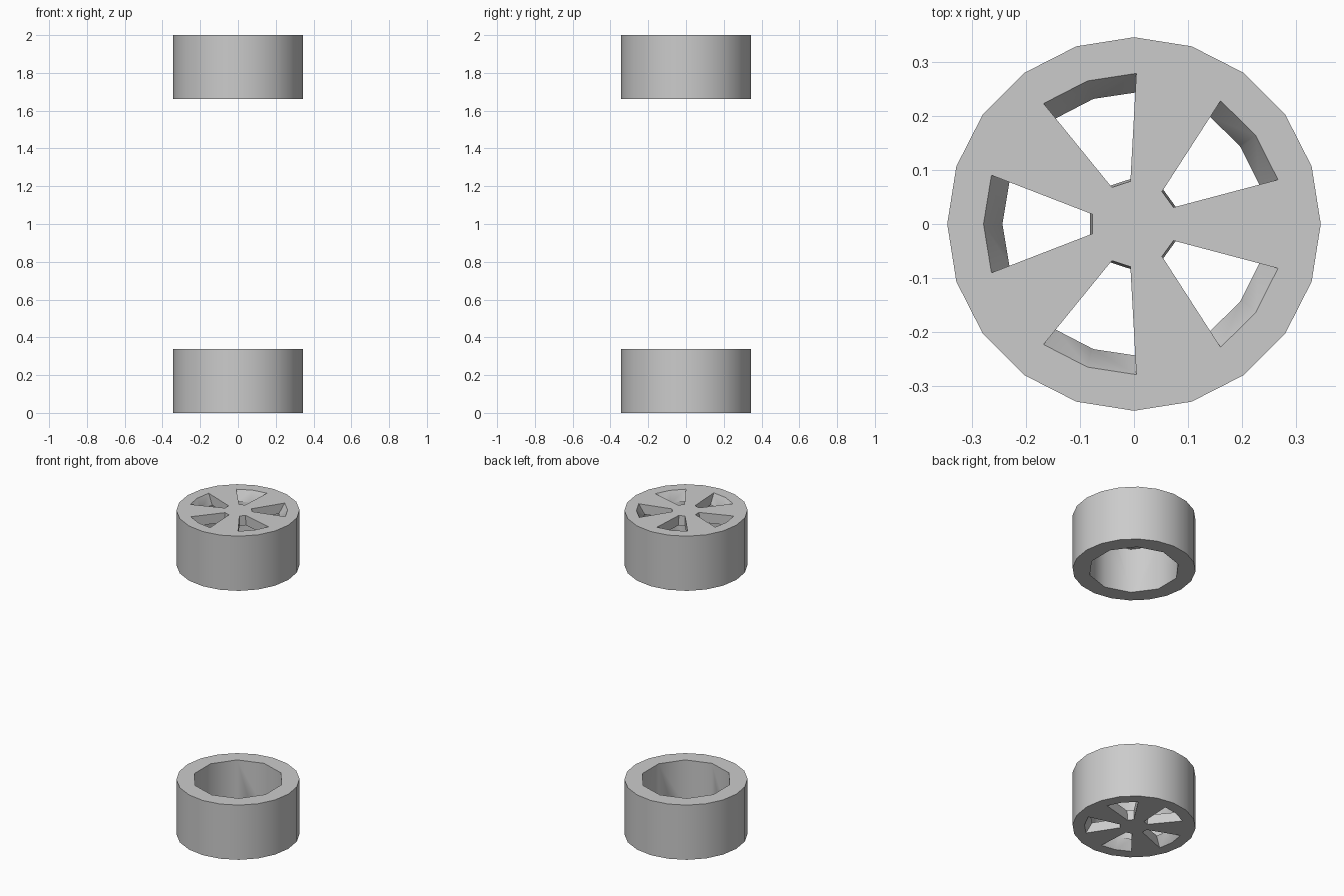
import bpy, bmesh
from math import sin, cos, radians

if "Cube" in bpy.data.objects:
    bpy.data.objects.remove(bpy.data.objects["Cube"])

H = 0.338      # wheel width
WEB = 0.06     # thickness of the spoked disc
TOP = 2.0


def ring(bm, pts, z):
    return [bm.verts.new((x, y, z)) for x, y in pts]


def loft(bm, low, high):
    """Closed solid between two matching outlines."""
    n = len(low)
    bm.faces.new(low[::-1])
    bm.faces.new(high)
    for i in range(n):
        j = (i + 1) % n
        bm.faces.new((low[i], low[j], high[j], high[i]))


def to_object(bm, name):
    bmesh.ops.recalc_face_normals(bm, faces=bm.faces)
    me = bpy.data.meshes.new(name)
    bm.to_mesh(me)
    bm.free()
    ob = bpy.data.objects.new(name, me)
    bpy.context.collection.objects.link(ob)
    return ob


def polygon(n, r, start=0):
    return [(r * cos(radians(start + 360 * i / n)),
             r * sin(radians(start + 360 * i / n))) for i in range(n)]


def prism(name, n, r, start, z0, z1):
    bm = bmesh.new()
    pts = polygon(n, r, start)
    loft(bm, ring(bm, pts, z0), ring(bm, pts, z1))
    return to_object(bm, name)


def slot_outline(r_in, r_out, centre):
    """Wedge with straight sides and a two-segment outer edge."""
    def side(x):
        return 0.018 + 0.387 * (x - 0.077)
    xo = r_out * cos(radians(18.7))
    pts = [(r_in, -side(r_in)), (xo, -side(xo)), (r_out, 0),
           (xo, side(xo)), (r_in, side(r_in))]
    c, s = cos(radians(centre)), sin(radians(centre))
    return [(x * c - y * s, x * s + y * c) for x, y in pts]


def slot_cutters():
    bm = bmesh.new()
    for k in range(5):
        rings = []
        for t in (1.2, -0.2):    # t = 0 at the outer face, 1 at the inner face
            pts = slot_outline(0.077 + 0.004 * t, 0.278 - 0.035 * t, 36 + 72 * k)
            rings.append(ring(bm, pts, TOP - WEB * t))
        loft(bm, *rings)
    return to_object(bm, "slot_cutters")


# Upper wheel: 20-sided drum, hollow from below, five tapered slots in the disc
wheel = prism("upper_wheel", 20, 0.345, 0, TOP - H, TOP)
bore = prism("bore_cutter", 10, 0.255, 18, TOP - H - 0.1, TOP - WEB)
slots = slot_cutters()
for cutter in (bore, slots):
    cutter.hide_render = True
    mod = wheel.modifiers.new(cutter.name, 'BOOLEAN')
    mod.operation = 'DIFFERENCE'
    mod.solver = 'EXACT'
    mod.object = cutter

bpy.context.view_layer.update()
deps = bpy.context.evaluated_depsgraph_get()
mesh = bpy.data.meshes.new_from_object(wheel.evaluated_get(deps))
wheel.modifiers.clear()
wheel.data = mesh
for cutter in (bore, slots):
    bpy.data.objects.remove(cutter)

# Lower wheel: mirrored copy with its disc facing down
bm = bmesh.new()
bm.from_mesh(mesh)
for v in bm.verts:
    v.co.z = TOP - v.co.z
bmesh.ops.reverse_faces(bm, faces=bm.faces)
lower = to_object(bm, "lower_wheel")

# Smooth rims, crisp edges
bpy.ops.object.select_all(action='DESELECT')
for ob in (wheel, lower):
    ob.select_set(True)
bpy.context.view_layer.objects.active = wheel
bpy.ops.object.shade_smooth_by_angle(angle=radians(40))
